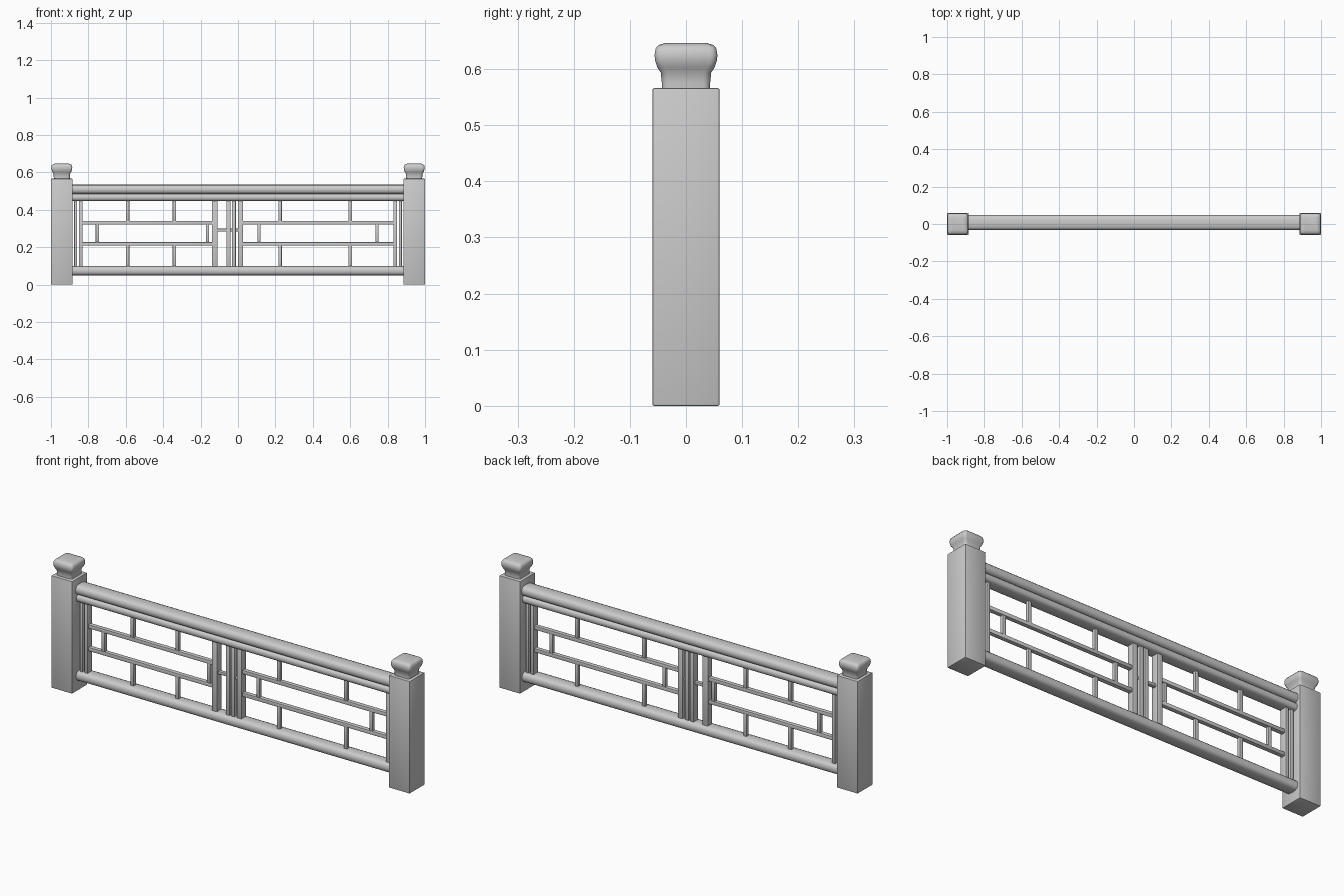
import bpy, bmesh, math

cube = bpy.data.objects.get("Cube")
if cube:
    bpy.data.objects.remove(cube, do_unlink=True)

stone = bpy.data.materials.new("pale grey stone")
stone.use_nodes = True
COLOUR = (0.6, 0.6, 0.6, 1)
stone.diffuse_color = COLOUR
stone.node_tree.nodes["Principled BSDF"].inputs["Base Color"].default_value = COLOUR

MID_Y = 0.008  # railing centre line


def finish(name, bm, smooth=True):
    bmesh.ops.recalc_face_normals(bm, faces=bm.faces)
    mesh = bpy.data.meshes.new(name)
    bm.to_mesh(mesh)
    bm.free()
    mesh.materials.append(stone)
    obj = bpy.data.objects.new(name, mesh)
    bpy.context.collection.objects.link(obj)
    if smooth:
        bpy.ops.object.select_all(action="DESELECT")
        obj.select_set(True)
        bpy.context.view_layer.objects.active = obj
        bpy.ops.object.shade_smooth_by_angle(angle=math.radians(40))
    return obj


def box(name, x0, x1, y0, y1, z0, z1, bevel=0.003):
    bm = bmesh.new()
    bmesh.ops.create_cube(bm, size=1)
    for v in bm.verts:
        v.co = ((x0 + x1) / 2 + v.co.x * (x1 - x0),
                (y0 + y1) / 2 + v.co.y * (y1 - y0),
                (z0 + z1) / 2 + v.co.z * (z1 - z0))
    bmesh.ops.bevel(bm, geom=bm.edges[:], offset=bevel, segments=2,
                    profile=0.5, affect="EDGES")
    return finish(name, bm)


def loft(name, rings):
    bm = bmesh.new()
    loops = [[bm.verts.new(p) for p in ring] for ring in rings]
    n = len(loops[0])
    for a, b in zip(loops, loops[1:]):
        for i in range(n):
            j = (i + 1) % n
            bm.faces.new((a[i], a[j], b[j], b[i]))
    bm.faces.new(loops[0])
    bm.faces.new(loops[-1])
    return finish(name, bm)


def rail(name, z, half_y, half_z, sides=16):
    # rounded bar running between the posts
    def ring(x):
        pts = []
        for i in range(sides):
            a = math.tau * i / sides
            c, s = math.cos(a), math.sin(a)
            pts.append((x, MID_Y + half_y * math.copysign(abs(c) ** 0.7, c),
                        z + half_z * math.copysign(abs(s) ** 0.7, s)))
        return pts
    loft(name, [ring(-0.9), ring(0.9)])


def rounded_square(cx, half, z, corner=0.012):
    pts = []
    for q in range(4):
        for k in range(4):
            a = math.pi / 2 * (q + k / 3)
            mid = math.pi / 2 * (q + 0.5)
            inner = (half - corner) * math.sqrt(2)
            pts.append((cx + inner * math.cos(mid) + corner * math.cos(a),
                        inner * math.sin(mid) + corner * math.sin(a), z))
    return pts


# Posts with flared caps
CAP = [(0.043, 0.555), (0.043, 0.575), (0.045, 0.594), (0.051, 0.603),
       (0.055, 0.615), (0.056, 0.625), (0.054, 0.637), (0.049, 0.643),
       (0.035, 0.647)]
for side, sx in (("left", 1), ("right", -1)):
    cx = sx * 0.942
    box(side + "_post", cx - 0.058, cx + 0.058, -0.06, 0.06, 0, 0.566)
    loft(side + "_post_cap", [rounded_square(cx, h, z) for h, z in CAP])

# Rails
rail("handrail", 0.509, 0.04, 0.025)
rail("under_rail", 0.466, 0.034, 0.02)
rail("bottom_rail", 0.074, 0.036, 0.025)


def bar(name, x0, x1, z0, z1, half_y):
    box(name, x0, x1, MID_Y - half_y, MID_Y + half_y, z0, z1, 0.002)


# Uprights beside the posts and in the middle
LOW, HIGH = 0.09, 0.455
for side, sx in (("left", 1), ("right", -1)):
    for part, a, b in (("inner", 0.832, 0.85), ("outer", 0.86, 0.876)):
        bar(f"{side}_{part}_upright", *sorted((sx * a, sx * b)), LOW, HIGH, 0.018)
for i, (a, b) in enumerate([(-0.14, -0.11), (-0.061, -0.039),
                            (-0.033, -0.012), (0, 0.027)]):
    bar(f"middle_upright_{i + 1}", a, b, LOW, HIGH, 0.018)
bar("middle_crosspiece", -0.115, 0.005, 0.284, 0.299, 0.009)

# Lattice panels: two long bars joined by short struts
panels = {
    "right": (-0.835, -0.13, (-0.59, -0.34), (-0.752, -0.163)),
    "left": (0.02, 0.835, (0.225, 0.6), (0.112, 0.743)),
}
for side, (x0, x1, outer, inner) in panels.items():
    bar(side + "_upper_lattice_bar", x0, x1, 0.322, 0.341, 0.011)
    bar(side + "_lower_lattice_bar", x0, x1, 0.208, 0.227, 0.011)
    for i in range(2):
        for part, x, z0, z1 in (("top", outer[i], 0.335, HIGH),
                                ("bottom", outer[i], LOW, 0.215),
                                ("centre", inner[i], 0.22, 0.33)):
            bar(f"{side}_{part}_strut_{i + 1}", x - 0.009, x + 0.009, z0, z1, 0.009)
